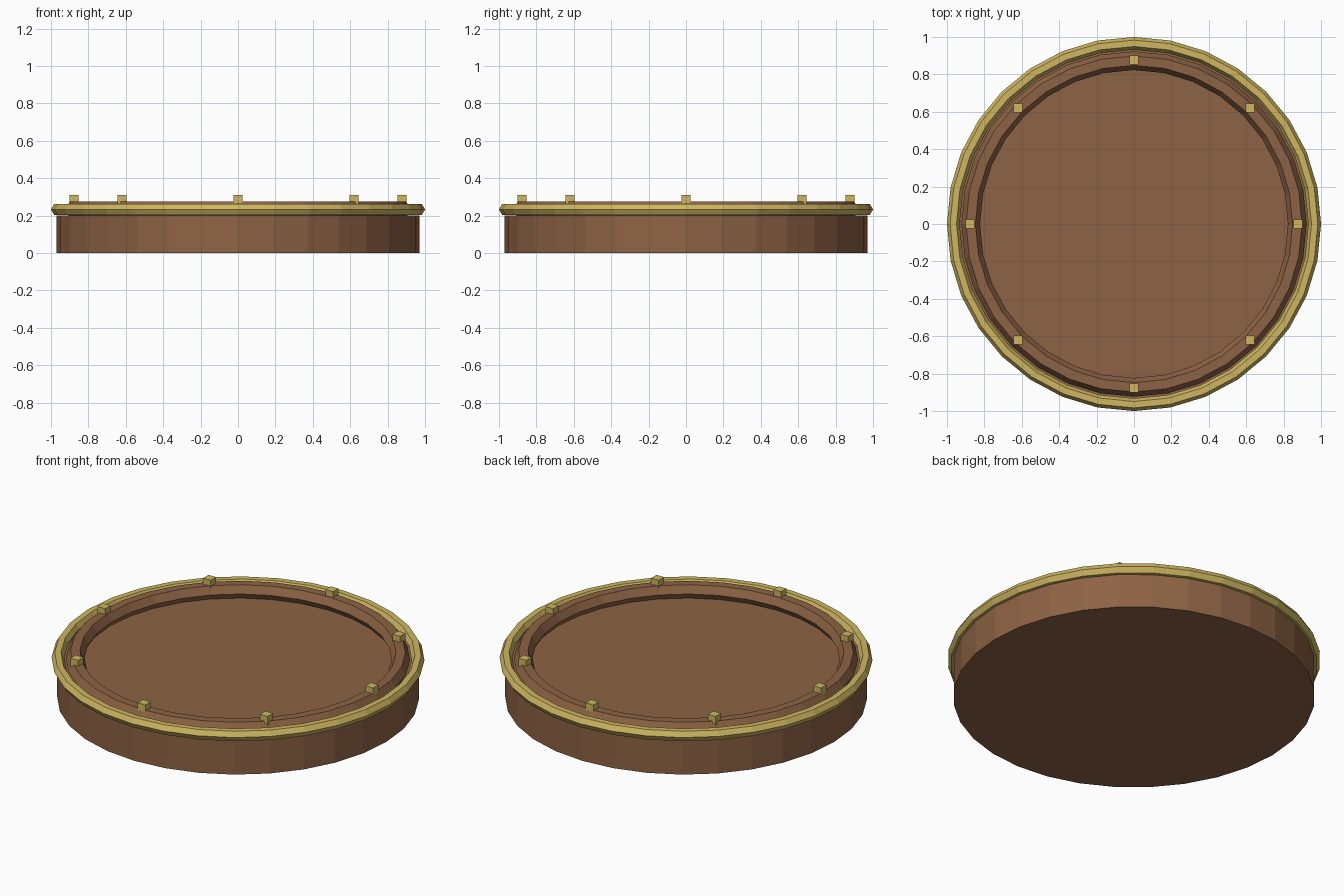
import bpy, math

if "Cube" in bpy.data.objects:
    bpy.data.objects.remove(bpy.data.objects["Cube"])

SIDES = 32


def material(name, color):
    m = bpy.data.materials.new(name)
    m.diffuse_color = (*color, 1)
    m.use_nodes = True
    m.node_tree.nodes["Principled BSDF"].inputs["Base Color"].default_value = m.diffuse_color
    return m


wood = material("brown wood", (0.27, 0.125, 0.058))
brass = material("pale brass", (0.62, 0.47, 0.12))


def finish(name, mat):
    ob = bpy.context.object
    ob.name = name
    ob.data.materials.append(mat)
    return ob


def ring(name, major, minor, z, mat):
    bpy.ops.mesh.primitive_torus_add(major_segments=SIDES, minor_segments=6,
                                     major_radius=major, minor_radius=minor,
                                     location=(0, 0, z))
    return finish(name, mat)


# Solid round base
bpy.ops.mesh.primitive_cylinder_add(vertices=SIDES, radius=0.97, depth=0.2,
                                    location=(0, 0, 0.1))
finish("round_base", wood)

# Outer brass band and inner wooden rim, both with a hexagonal section
ring("brass_band", 0.966, 0.034, 0.233, brass)
ring("wooden_rim", 0.873, 0.05, 0.233, wood)

# Eight small axis-aligned studs on the rim
for i in range(8):
    a = i * math.pi / 4
    bpy.ops.mesh.primitive_cube_add(
        size=0.05, location=(0.877 * math.cos(a), 0.877 * math.sin(a), 0.286))
    finish(f"rim_stud_{i + 1}", brass)
